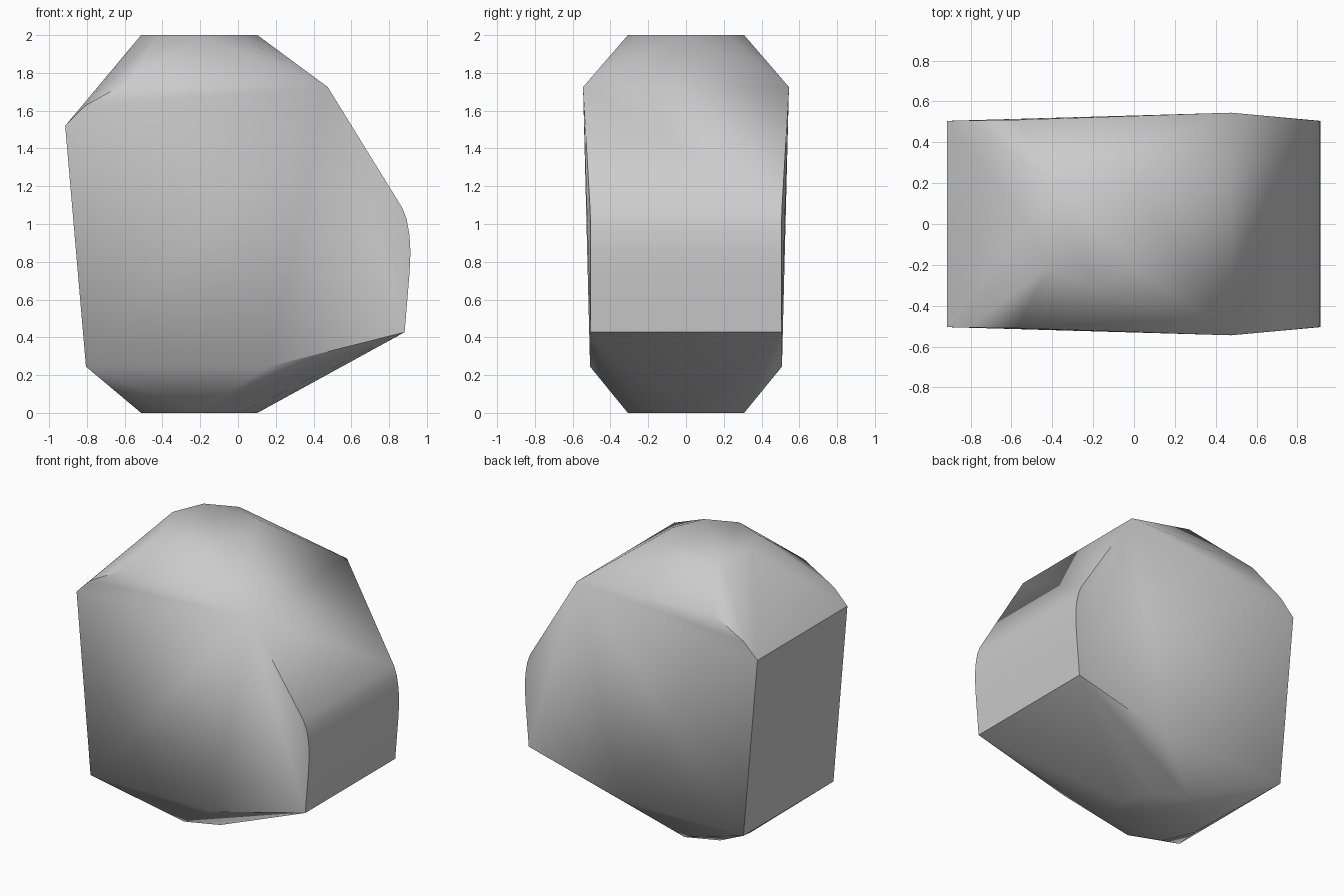
import bpy, bmesh, math

cube = bpy.data.objects.get("Cube")
if cube:
    bpy.data.objects.remove(cube, do_unlink=True)

# Stone colour
stone = bpy.data.materials.new("stone grey")
stone.use_nodes = True
colour = (0.6, 0.6, 0.6, 1)
stone.diffuse_color = colour
stone.node_tree.nodes["Principled BSDF"].inputs["Base Color"].default_value = colour

# Side outline: x, z and half depth
outline = [(-0.915, 1.52, 0.505), (-0.81, 1.625, 0.507), (-0.57, 1.76, 0.51),
           (0.475, 1.725, 0.545), (0.87, 1.085, 0.508), (0.893, 1.025, 0.506),
           (0.908, 0.94, 0.505), (0.913, 0.85, 0.505), (0.908, 0.74, 0.505),
           (0.882, 0.427, 0.505), (0.16, 0.245, 0.508), (-0.805, 0.245, 0.505)]

bm = bmesh.new()
for x, z, depth in outline:
    for side in (-1, 1):
        bm.verts.new((x, side * depth, z))

# Flat octagonal caps at the top and bottom
for z in (0, 2):
    for i in range(8):
        a = i * math.tau / 8
        bm.verts.new((-0.205 + 0.308 * math.cos(a), 0.308 * math.sin(a), z))

# Wrap the outline and caps in one chiselled skin
hull = bmesh.ops.convex_hull(bm, input=bm.verts)
loose = [v for v in bm.verts if not v.link_faces]
bmesh.ops.delete(bm, geom=loose, context="VERTS")
bmesh.ops.recalc_face_normals(bm, faces=bm.faces)

mesh = bpy.data.meshes.new("boulder")
bm.to_mesh(mesh)
bm.free()
boulder = bpy.data.objects.new("boulder", mesh)
bpy.context.collection.objects.link(boulder)
mesh.materials.append(stone)

# Smooth the shallow edges and keep the chiselled ones crisp
bpy.ops.object.select_all(action="DESELECT")
boulder.select_set(True)
bpy.context.view_layer.objects.active = boulder
bpy.ops.object.shade_smooth_by_angle(angle=math.radians(40))
